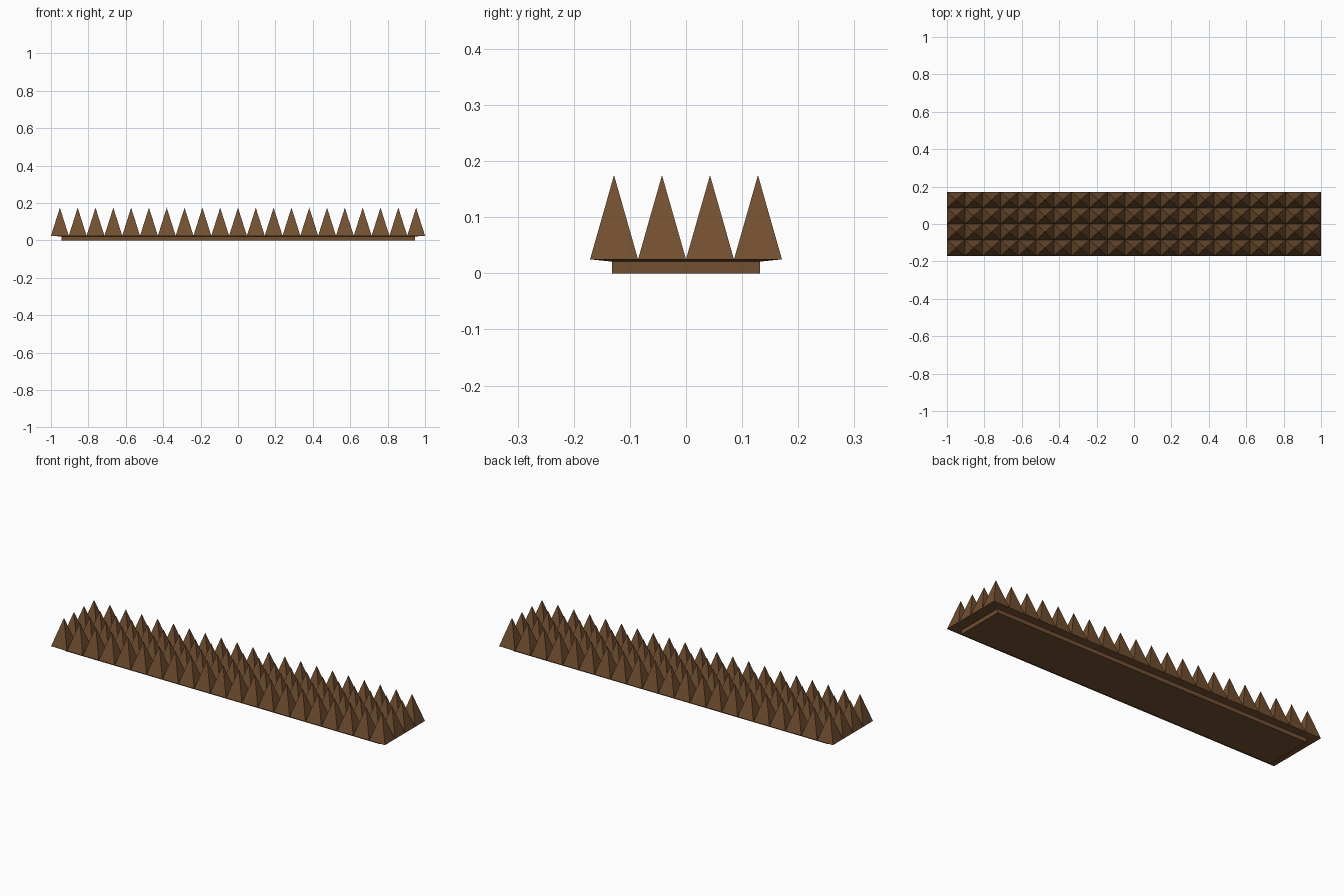
import bpy, bmesh

if "Cube" in bpy.data.objects:
    bpy.data.objects.remove(bpy.data.objects["Cube"])

COLS, ROWS = 21, 4
HX, HY = 1.0, 0.171          # half size of the spiked area
Z_BASE, Z_TIP = 0.025, 0.175


def material(name, rgb):
    m = bpy.data.materials.new(name)
    m.diffuse_color = (*rgb, 1)
    m.use_nodes = True
    m.node_tree.nodes["Principled BSDF"].inputs["Base Color"].default_value = m.diffuse_color
    return m


def finish(bm, name, mat):
    bmesh.ops.recalc_face_normals(bm, faces=bm.faces)
    me = bpy.data.meshes.new(name)
    bm.to_mesh(me)
    bm.free()
    me.materials.append(mat)
    ob = bpy.data.objects.new(name, me)
    bpy.context.collection.objects.link(ob)
    return ob


def ring(bm, hx, hy, z):
    return [bm.verts.new((sx * hx, sy * hy, z))
            for sx, sy in ((-1, -1), (1, -1), (1, 1), (-1, 1))]


def loft(bm, rings):
    for a, b in zip(rings, rings[1:]):
        for i in range(4):
            j = (i + 1) % 4
            bm.faces.new((a[i], a[j], b[j], b[i]))


brown = material("brown", (0.171, 0.080, 0.031))

# Spikes: a grid of four-sided pyramids
bm = bmesh.new()
dx, dy = 2 * HX / COLS, 2 * HY / ROWS
grid = [[bm.verts.new((-HX + i * dx, -HY + j * dy, Z_BASE))
         for j in range(ROWS + 1)] for i in range(COLS + 1)]
for i in range(COLS):
    for j in range(ROWS):
        tip = bm.verts.new((-HX + (i + 0.5) * dx, -HY + (j + 0.5) * dy, Z_TIP))
        c = [grid[i][j], grid[i + 1][j], grid[i + 1][j + 1], grid[i][j + 1]]
        for k in range(4):
            bm.faces.new((c[k], c[(k + 1) % 4], tip))
finish(bm, "spikes", brown)

# Base: plinth, with a shallow slope out to the spike edge
bm = bmesh.new()
rings = [ring(bm, 0.945, 0.132, 0.0), ring(bm, 0.945, 0.132, 0.021),
         ring(bm, HX, HY, Z_BASE)]
loft(bm, rings)
bm.faces.new(rings[0])
bm.faces.new(rings[-1])
finish(bm, "base_plinth", brown)
